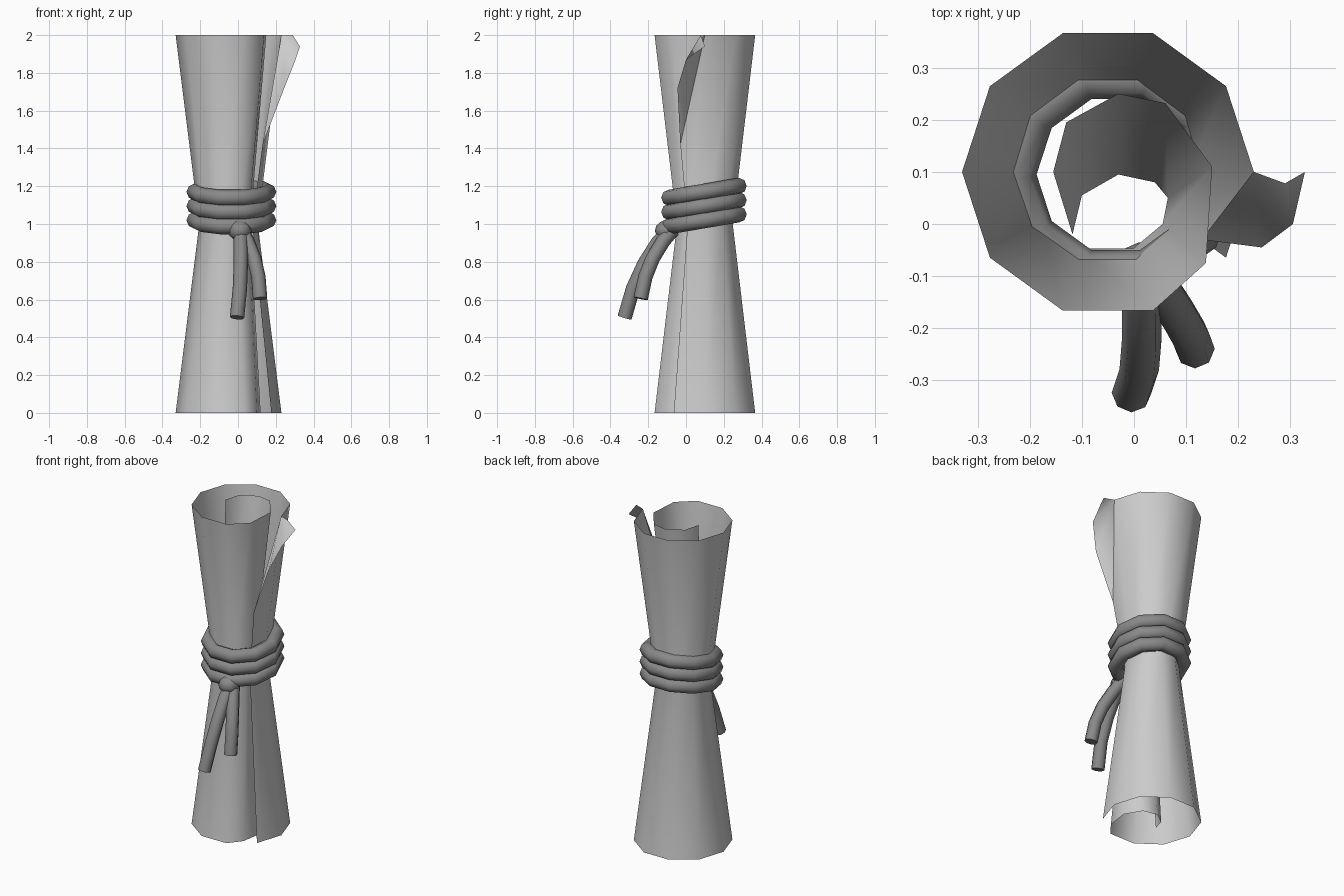
import bpy, bmesh, math
from mathutils import Vector

if "Cube" in bpy.data.objects:
    bpy.data.objects.remove(bpy.data.objects["Cube"], do_unlink=True)


def material(name, rgb):
    m = bpy.data.materials.new(name)
    m.use_nodes = True
    m.diffuse_color = (*rgb, 1)
    m.node_tree.nodes["Principled BSDF"].inputs["Base Color"].default_value = (*rgb, 1)
    return m


paper = material("paper grey", (0.6, 0.6, 0.6))
cord = material("cord grey", (0.25, 0.25, 0.25))


def finish(name, bm, mat):
    mesh = bpy.data.meshes.new(name)
    bm.to_mesh(mesh)
    bm.free()
    mesh.materials.append(mat)
    ob = bpy.data.objects.new(name, mesh)
    bpy.context.collection.objects.link(ob)
    bpy.ops.object.select_all(action="DESELECT")
    ob.select_set(True)
    bpy.context.view_layer.objects.active = ob
    bpy.ops.object.shade_smooth_by_angle(angle=math.radians(50))
    return ob


def turn(radius):
    # Outer turn of the roll, from the free edge round to the front
    return [(-0.05 + radius * math.cos(math.radians(a)), 0.1 + radius * math.sin(math.radians(a)))
            for a in range(-36, 289, 36)]


# Rolled sheet: one spiral per height, pinched at the waist
rows = [
    (0.0, turn(0.28) + [(0.10, -0.085), (0.12, 0.05), (0.06, 0.15), (-0.03, 0.17), (-0.10, 0.12), (-0.12, 0.05)]),
    (1.0, turn(0.155) + [(0.055, 0.0), (0.065, 0.05), (0.04, 0.08), (-0.03, 0.095), (-0.1, 0.055), (-0.118, -0.02)]),
    (2.0, turn(0.28) + [(0.138, -0.075), (0.15, 0.11), (0.06, 0.232), (-0.03, 0.25), (-0.13, 0.195), (-0.155, 0.1)]),
]
bm = bmesh.new()
grid = [[bm.verts.new((x, y, z)) for x, y in pts] for z, pts in rows]
for lower, upper in zip(grid, grid[1:]):
    for i in range(len(lower) - 1):
        if upper is grid[2] and i == 0:
            continue
        bm.faces.new((lower[i], lower[i + 1], upper[i + 1], upper[i]))

# Free corner of the sheet, curled outwards along a diagonal fold
bm.verts.remove(grid[2][0])
top = grid[2][1]
fold, low, mid, tip, rim = [bm.verts.new(p) for p in (
    (0.13, -0.03, 1.42), (0.245, -0.045, 1.72), (0.305, 0.0, 1.87),
    (0.328, 0.1, 1.94), (0.29, 0.078, 2.0))]
bm.faces.new((grid[1][0], grid[1][1], top, fold))
bm.faces.new((fold, top, low))
bm.faces.new((low, top, mid))
bm.faces.new((mid, top, rim, tip))
finish("rolled_sheet", bm, paper)


def tube(name, path, radius, closed=False, sides=8):
    bm = bmesh.new()
    path = [Vector(p) for p in path]
    n = len(path)
    rings = []
    for i, p in enumerate(path):
        before = path[i - 1] if closed or i else p
        after = path[(i + 1) % n] if closed or i < n - 1 else p
        along = (after - before).normalized()
        guide = Vector((0, 0, 1)) if closed else Vector((1, 0, 0))
        u = along.cross(guide).normalized()
        v = along.cross(u)
        rings.append([bm.verts.new(p + radius * (u * math.cos(t) + v * math.sin(t)))
                      for t in (math.tau * k / sides for k in range(sides))])
    for i in range(n if closed else n - 1):
        a, b = rings[i], rings[(i + 1) % n]
        for k in range(sides):
            j = (k + 1) % sides
            bm.faces.new((a[k], a[j], b[j], b[k]))
    if not closed:
        bm.faces.new(rings[0])
        bm.faces.new(rings[-1])
    bmesh.ops.recalc_face_normals(bm, faces=bm.faces)
    return finish(name, bm, cord)


# Three tilted cord loops round the waist
for n, z in enumerate((1.02, 1.095, 1.17)):
    loop = []
    for k in range(10):
        t = math.tau * k / 10
        y = 0.195 * math.sin(t)
        loop.append((-0.035 + 0.195 * math.cos(t), 0.095 + y, z + 0.17 * y))
    tube(f"cord_loop_{n + 1}", loop, 0.043, closed=True)

# Hanging cord ends
tube("cord_end_long", [(0.015, -0.08, 0.97), (0.015, -0.15, 0.9), (0.015, -0.22, 0.79),
                       (0.01, -0.28, 0.66), (-0.005, -0.325, 0.505)], 0.038)
tube("cord_end_short", [(0.02, -0.07, 0.97), (0.05, -0.12, 0.91), (0.085, -0.175, 0.82),
                        (0.108, -0.215, 0.72), (0.117, -0.24, 0.605)], 0.038)

# Knot
bm = bmesh.new()
bmesh.ops.create_uvsphere(bm, u_segments=8, v_segments=6, radius=1)
for v in bm.verts:
    v.co = Vector((0.01 + 0.062 * v.co.x, -0.1 + 0.065 * v.co.y, 0.965 + 0.055 * v.co.z))
finish("knot", bm, cord)
